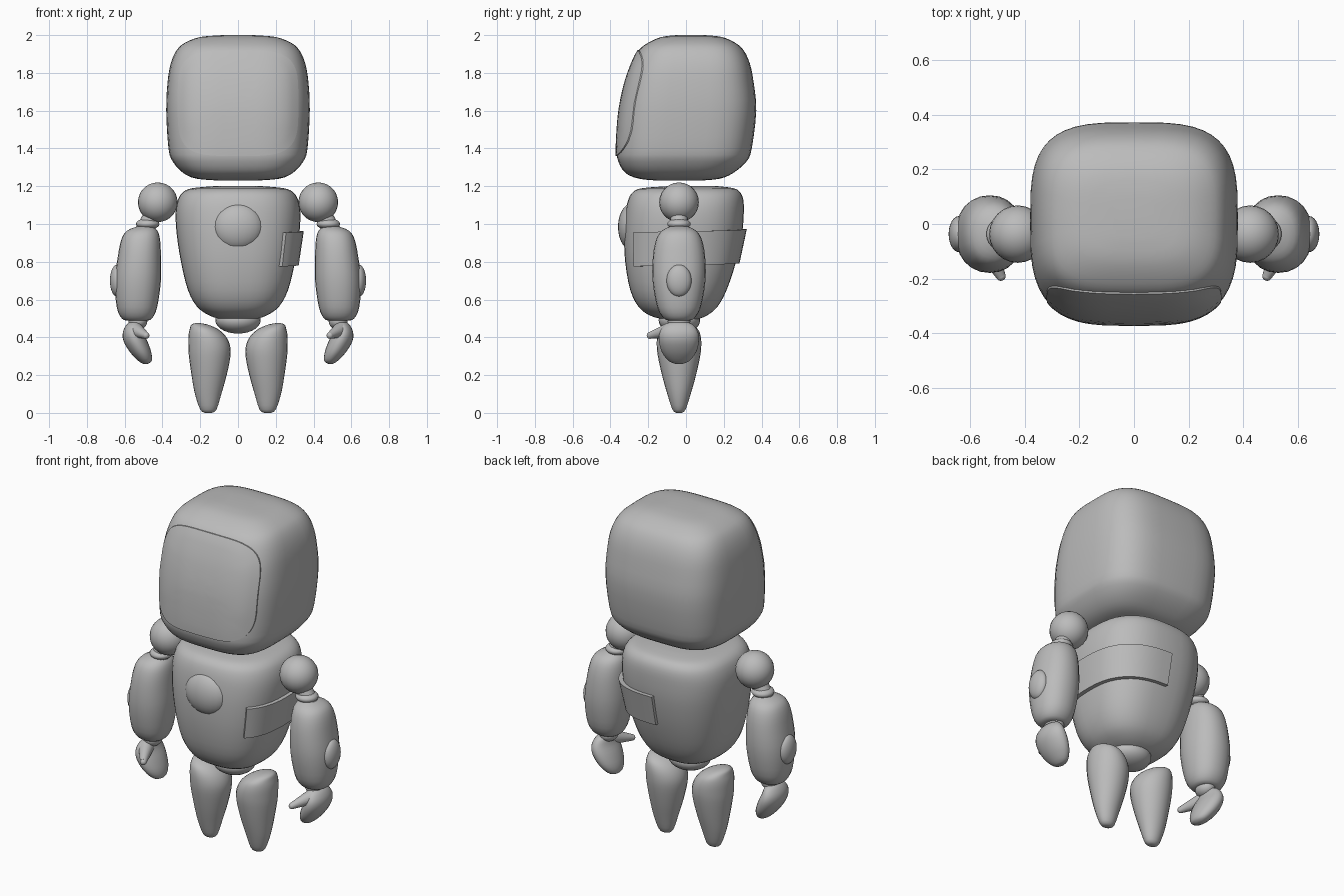
import bpy, bmesh, math
from mathutils import Vector, Matrix
from mathutils.bvhtree import BVHTree

cube = bpy.data.objects.get("Cube")
if cube:
    bpy.data.objects.remove(cube, do_unlink=True)

grey = bpy.data.materials.new("plain grey")
grey.use_nodes = True
GREY = (0.5, 0.5, 0.5, 1)
grey.diffuse_color = GREY
grey.node_tree.nodes["Principled BSDF"].inputs["Base Color"].default_value = GREY
parts = []


def finish(name, bm):
    bmesh.ops.recalc_face_normals(bm, faces=bm.faces)
    mesh = bpy.data.meshes.new(name)
    bm.to_mesh(mesh)
    bm.free()
    mesh.materials.append(grey)
    obj = bpy.data.objects.new(name, mesh)
    bpy.context.collection.objects.link(obj)
    parts.append(obj)
    return obj


def curve_power(v, n):
    return math.copysign(abs(v) ** (2 / n), v)


def section(row, angle, n, grow=0):
    """Point on a rounded section; row = height, centre x, half width, front, back."""
    z, cx, hw, front, back = row
    cy, hd = (front + back) / 2, (back - front) / 2
    return Vector((cx + (hw + grow) * curve_power(math.cos(angle), n),
                   cy + (hd + grow) * curve_power(math.sin(angle), n), z))


def refine(rows, steps=3):
    """Smooth spline through the rows."""
    pts = [rows[0]] + rows + [rows[-1]]
    out = []
    for a, b, c, d in zip(pts, pts[1:], pts[2:], pts[3:]):
        for k in range(steps):
            t = k / steps
            out.append(tuple(q + t / 2 * (r - p + t * (2*p - 5*q + 4*r - s + t * (3*(q - r) + s - p)))
                             for p, q, r, s in zip(a, b, c, d)))
    return out + [rows[-1]]


def loft(name, rows, n=2, segs=32):
    bm = bmesh.new()
    rings = [[bm.verts.new(section(r, math.tau * i / segs, n)) for i in range(segs)]
             for r in refine(rows)]
    for lo, hi in zip(rings, rings[1:]):
        for i in range(segs):
            j = (i + 1) % segs
            bm.faces.new((lo[i], lo[j], hi[j], hi[i]))
    bm.faces.new(rings[0])
    bm.faces.new(rings[-1])
    return finish(name, bm)


def ellipsoid(name, centre, radii):
    bm = bmesh.new()
    bmesh.ops.create_uvsphere(bm, u_segments=24, v_segments=14, radius=1,
                              matrix=Matrix.LocRotScale(Vector(centre), None, Vector(radii)))
    return finish(name, bm)


def tube(name, start, end, r1, r2):
    """Tapered tube with a rounded tip."""
    a, b = Vector(start), Vector(end)
    turn = (b - a).to_track_quat('Z', 'Y').to_matrix().to_4x4()
    bm = bmesh.new()
    bmesh.ops.create_cone(bm, cap_ends=True, segments=20, radius1=r1, radius2=r2,
                          depth=(b - a).length, matrix=Matrix.Translation((a + b) / 2) @ turn)
    bmesh.ops.create_uvsphere(bm, u_segments=20, v_segments=10, radius=r2,
                              matrix=Matrix.Translation(b))
    return finish(name, bm)


# Head
head = loft("head", [
    (1.23, 0, .10, -.15, .08), (1.24, 0, .22, -.25, .18), (1.27, 0, .29, -.32, .25),
    (1.33, 0, .345, -.358, .32), (1.40, 0, .368, -.366, .348), (1.6, 0, .38, -.352, .372),
    (1.75, 0, .373, -.32, .358), (1.85, 0, .356, -.285, .338), (1.92, 0, .325, -.25, .305),
    (1.96, 0, .28, -.20, .26), (1.99, 0, .2, -.13, .19), (2.0, 0, .08, -.05, .1)], n=3.4, segs=48)

# Visor: a thin rounded panel laid over the front of the head
tree = BVHTree.FromPolygons([v.co for v in head.data.vertices],
                            [p.vertices for p in head.data.polygons])
bm = bmesh.new()
SEGS, RINGS = 48, 10
previous = None
for ring in range(1, RINGS + 2):
    r = min(ring / RINGS, 1)
    lift = .007 if ring <= RINGS else -.01
    loop = []
    for i in range(SEGS):
        a = math.tau * i / SEGS
        x = .32 * r * curve_power(math.cos(a), 4)
        z = 1.64 + .28 * r * curve_power(math.sin(a), 4)
        y = tree.ray_cast(Vector((x, -2, z)), Vector((0, 1, 0)))[0].y
        loop.append(bm.verts.new((x, y - lift, z)))
    if previous:
        for i in range(SEGS):
            j = (i + 1) % SEGS
            bm.faces.new((previous[i], previous[j], loop[j], loop[i]))
    else:
        bm.faces.new(loop)
    previous = loop
finish("visor", bm)

# Torso, pelvis and chest button
TORSO = [
    (.495, 0, .09, -.12, .06), (.515, 0, .15, -.19, .11), (.56, 0, .215, -.25, .165),
    (.65, 0, .265, -.295, .215), (.8, 0, .302, -.322, .265), (.95, 0, .325, -.328, .297),
    (1.06, 0, .33, -.32, .306), (1.13, 0, .317, -.305, .303), (1.17, 0, .29, -.28, .285),
    (1.19, 0, .24, -.23, .25), (1.2, 0, .13, -.10, .17)]
loft("torso", TORSO, n=2.6, segs=40)
ellipsoid("pelvis", (0, -.035, .49), (.12, .11, .07))
ellipsoid("chest_button", (0, -.285, .985), (.135, .075, .125))

# Side band wrapping from the left flank to the middle of the back
fine = refine(TORSO, 12)
bm = bmesh.new()
STEPS = 24
stations = []
for i in range(STEPS + 1):
    t = i / STEPS
    angle = math.radians(-48 + 138 * t)
    corners = []
    for height, grow in ((.775, -.01), (.775, .022), (.955, .022), (.955, -.01)):
        z = height + .018 * t
        row = min(fine, key=lambda f: abs(f[0] - z))
        p = section(row, angle, 2.6, grow)
        corners.append(bm.verts.new((p.x, p.y, z)))
    stations.append(corners)
for s, e in zip(stations, stations[1:]):
    for k in range(4):
        m = (k + 1) % 4
        bm.faces.new((s[k], s[m], e[m], e[k]))
bm.faces.new(stations[0])
bm.faces.new(stations[-1])
finish("side_band", bm)

# Arms, hands and legs
MID = -.037


def limb(name, side, rows, n=2):
    loft(name, [(z, side * cx, hw, MID - hd, MID + hd) for z, cx, hw, hd in rows], n, 24)


for side, word in ((1, "left_"), (-1, "right_")):
    def at(x, y, z):
        return (side * x, y, z)

    ellipsoid(word + "shoulder", at(.425, MID, 1.115), (.105,) * 3)
    tube(word + "upper_arm", at(.44, MID, 1.08), at(.495, MID, .96), .042, .05)
    ellipsoid(word + "elbow_ring", at(.478, MID, 1.0), (.062, .062, .03))
    limb(word + "forearm", side, [
        (.488, .535, .05, .05), (.50, .535, .08, .08), (.56, .535, .107, .115),
        (.7, .53, .122, .14), (.83, .522, .114, .138), (.92, .515, .102, .12),
        (.965, .507, .08, .09), (.99, .49, .035, .04)], 2.2)
    ellipsoid(word + "elbow_disc", at(.64, MID, .7), (.038, .066, .085))
    ellipsoid(word + "wrist", at(.53, MID, .485), (.05, .06, .045))
    limb(word + "hand", side, [
        (.26, .49, .012, .02), (.275, .492, .035, .055), (.32, .515, .056, .09),
        (.38, .543, .063, .106), (.43, .557, .052, .1), (.47, .553, .035, .07),
        (.485, .55, .012, .02)])
    tube(word + "thumb", at(.545, -.08, .44), at(.487, -.19, .41), .042, .018)
    limb(word + "leg", side, [
        (0, .157, .018, .015), (.018, .157, .043, .035), (.1, .158, .07, .062),
        (.2, .153, .093, .09), (.3, .15, .11, .112), (.36, .153, .11, .118),
        (.41, .165, .097, .114), (.445, .182, .073, .098), (.467, .203, .044, .06),
        (.475, .213, .014, .02)])

# Smooth shading with sharp edges kept
bpy.ops.object.select_all(action='DESELECT')
for obj in parts:
    obj.select_set(True)
bpy.context.view_layer.objects.active = parts[0]
bpy.ops.object.shade_smooth_by_angle(angle=math.radians(40))
